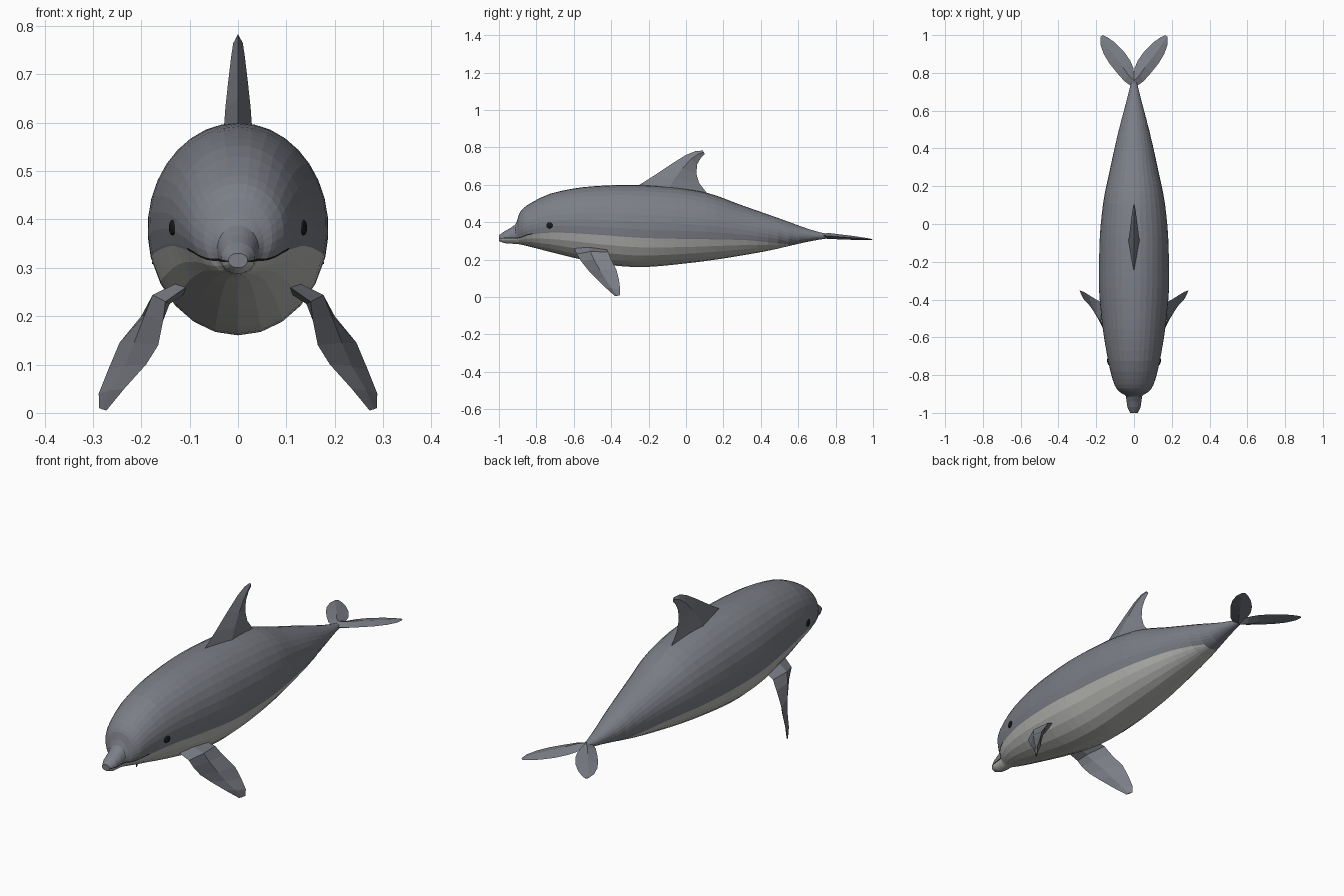
import bpy, bmesh, math
from mathutils import Vector

cube = bpy.data.objects.get("Cube")
if cube:
    bpy.data.objects.remove(cube, do_unlink=True)


def material(name, rgb):
    m = bpy.data.materials.new(name)
    m.use_nodes = True
    m.diffuse_color = (*rgb, 1)
    m.node_tree.nodes["Principled BSDF"].inputs["Base Color"].default_value = (*rgb, 1)
    return m


GREY = material("slate grey", (0.2, 0.21, 0.24))
PALE = material("pale belly grey", (0.5, 0.5, 0.48))
BLACK = material("near black", (0.01, 0.01, 0.01))


def smooth_profile(points):
    """Monotone cubic through (position, value) points."""
    xs, vs = zip(*points)
    slopes = [(b - a) / (q - p) for a, b, p, q in zip(vs, vs[1:], xs, xs[1:])]
    tangents = [slopes[0]]
    for a, b in zip(slopes, slopes[1:]):
        tangents.append(2 * a * b / (a + b) if a * b > 0 else 0)
    tangents.append(slopes[-1])

    def value(x):
        i = max(k for k in range(len(xs) - 1) if xs[k] <= x or k == 0)
        h = xs[i + 1] - xs[i]
        t = min(1, max(0, (x - xs[i]) / h))
        return ((1 + 2 * t) * (1 - t) ** 2 * vs[i] + t * (1 - t) ** 2 * h * tangents[i]
                + t * t * (3 - 2 * t) * vs[i + 1] + t * t * (t - 1) * h * tangents[i + 1])
    return value


def add_loft(name, rings, materials, rule=None):
    """Skin equal-sized closed rings, cap both ends, colour faces by rule."""
    bm = bmesh.new()
    loops = [[bm.verts.new(p) for p in ring] for ring in rings]
    n = len(rings[0])
    for i, (a, b) in enumerate(zip(loops, loops[1:])):
        for j in range(n):
            k = (j + 1) % n
            face = bm.faces.new((a[j], a[k], b[k], b[j]))
            face.material_index = rule(i, j) if rule else 0
    bm.faces.new(loops[0])
    bm.faces.new(loops[-1])
    bmesh.ops.recalc_face_normals(bm, faces=bm.faces)
    mesh = bpy.data.meshes.new(name)
    bm.to_mesh(mesh)
    bm.free()
    for m in materials:
        mesh.materials.append(m)
    obj = bpy.data.objects.new(name, mesh)
    bpy.context.collection.objects.link(obj)
    return obj


# Body profiles along y: back, belly, half width and colour line
top = smooth_profile([(-1, .33), (-.97, .352), (-.91, .39), (-.89, .45), (-.85, .49), (-.7, .56),
                      (-.5, .592), (-.3, .6), (-.1, .59), (.1, .56), (.3, .49), (.5, .42),
                      (.7, .35), (.77, .335)])
bottom = smooth_profile([(-1, .3), (-.97, .288), (-.9, .283), (-.8, .26), (-.6, .21), (-.4, .17),
                         (-.25, .16), (0, .18), (.4, .24), (.7, .305), (.77, .315)])
width = smooth_profile([(-1, .02), (-.97, .035), (-.91, .044), (-.89, .075), (-.86, .1), (-.7, .142),
                        (-.5, .172), (-.3, .187), (-.1, .183), (.1, .165), (.3, .125),
                        (.5, .08), (.65, .04), (.77, .01)])
line = smooth_profile([(-1, .312), (-.9, .314), (-.83, .335), (-.7, .345), (-.5, .335),
                       (-.2, .315), (.3, .305), (.5, .288), (.6, .275)])

UPPER, LOWER = 10, 5
HALF = UPPER + LOWER + 1


def body_ring(y):
    centre, h, w = (top(y) + bottom(y)) / 2, (top(y) - bottom(y)) / 2, width(y)
    a = math.asin(max(-.96, min(.9, (line(y) - centre) / h)))
    lip = min(.15, .006 / h)
    quarter = math.pi / 2
    angles = [quarter + (a + lip - quarter) * i / UPPER for i in range(UPPER + 1)]
    angles += [a + (-quarter - a) * i / LOWER for i in range(LOWER + 1)]
    side = [(w * math.cos(t), y, centre + h * math.sin(t)) for t in angles]
    return side + [(-x, y, z) for x, y, z in side[-2:0:-1]]


stations = [-1, -.99, -.97, -.94, -.912, -.902, -.893, -.885, -.87, -.85, -.82]
stations += [-.78 + 1.55 * i / 28 for i in range(29)]


def body_colour(i, j):
    y = (stations[i] + stations[i + 1]) / 2
    row = j if j < HALF else 2 * HALF - 1 - j
    if row == UPPER:
        return 2 if y < -.83 else 0          # mouth line
    return 1 if row > UPPER and y < .55 else 0


add_loft("body", [body_ring(y) for y in stations], [GREY, PALE, BLACK], body_colour)


def add_fin(name, pairs, flip=1, peak=.45):
    """Diamond-section fin from (leading point, trailing point, half thickness)."""
    rings = []
    span = Vector(pairs[-1][0]) - Vector(pairs[0][0])
    for lead, trail, thick in pairs:
        lead, trail = Vector(lead), Vector(trail)
        normal = span.cross(trail - lead).normalized() * thick
        mid = lead.lerp(trail, peak)
        rings.append([(flip * p.x, p.y, p.z) for p in (lead, mid + normal, trail, mid - normal)])
    return add_loft(name, rings, [GREY])


# Dorsal fin
add_fin("dorsal_fin", [((0, a, b), (0, c, d), t) for a, b, c, d, t in [
    (-.28, .58, .12, .545, .031), (-.17, .65, .07, .61, .026), (-.08, .71, .055, .66, .02),
    (0, .76, .06, .71, .014), (.05, .78, .08, .745, .01), (.09, .783, .1, .765, .004)]])

# Flippers and tail flukes, one per side
FLIPPER = [((.1, -.6, .265), (.11, -.43, .265), .015), ((.15, -.585, .23), (.17, -.415, .24), .02),
           ((.155, -.56, .19), (.2, -.4, .2), .02), ((.165, -.52, .14), (.245, -.372, .145), .016),
           ((.19, -.48, .1), (.268, -.358, .09), .012), ((.235, -.43, .05), (.288, -.352, .04), .008),
           ((.272, -.38, .005), (.287, -.354, .01), .003)]


def fluke_point(x, y):
    return (x, y, .33 - .08 * (y - .72))


FLUKE = [(fluke_point(a, b), fluke_point(c, d), t) for a, b, c, d, t in [
    (0, .72, 0, .8, .016), (.05, .755, .003, .825, .015), (.09, .8, .02, .865, .013),
    (.13, .85, .055, .915, .011), (.16, .9, .1, .96, .008), (.178, .95, .14, .988, .005),
    (.178, .99, .165, 1, .002)]]

for side, flip in (("left", 1), ("right", -1)):
    add_fin(side + "_flipper", FLIPPER, flip)
    add_fin(side + "_fluke", FLUKE, flip)

    # Eye sitting on the body surface
    y, z = -.73, .383
    h = (top(y) - bottom(y)) / 2
    x = width(y) * math.sqrt(1 - ((z - bottom(y) - h) / h) ** 2)
    bpy.ops.mesh.primitive_uv_sphere_add(segments=12, ring_count=8, location=(flip * x, y, z))
    eye = bpy.context.object
    eye.name = side + "_eye"
    eye.scale = (.006, .018, .016)
    eye.rotation_euler.z = -flip * .25
    eye.data.materials.append(BLACK)
